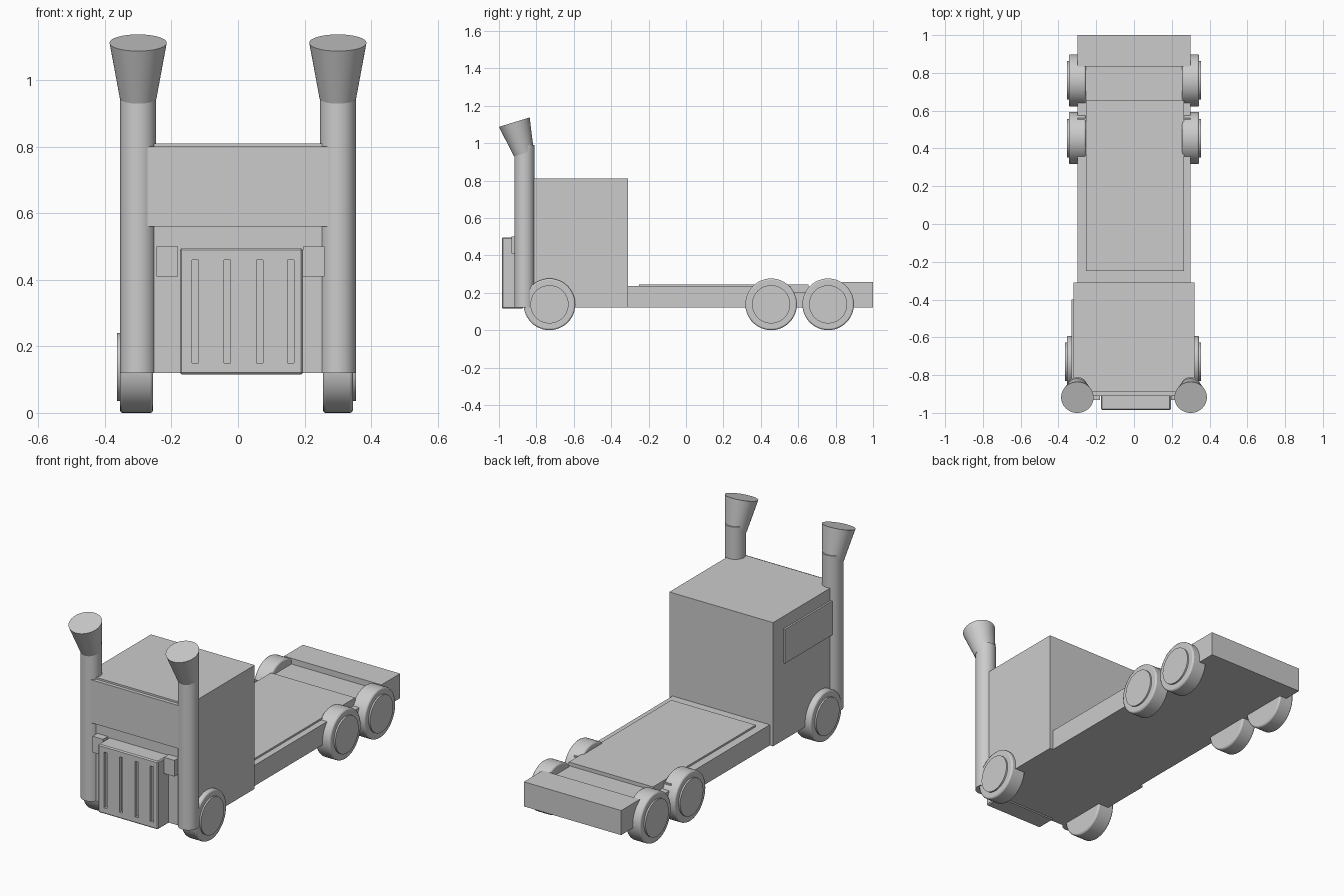
import bpy, math
from mathutils import Vector

if "Cube" in bpy.data.objects:
    bpy.data.objects.remove(bpy.data.objects["Cube"])


def box(name, x, y, z, bevel=0):
    """Box from (min, max) ranges on each axis."""
    bpy.ops.mesh.primitive_cube_add(size=1, location=[(a + b) / 2 for a, b in (x, y, z)])
    o = bpy.context.object
    o.name = name
    o.scale = [b - a for a, b in (x, y, z)]
    bpy.ops.object.transform_apply(location=False, rotation=False, scale=True)
    if bevel:
        m = o.modifiers.new("bevel", 'BEVEL')
        m.width, m.segments = bevel, 1
    return o


def tube(name, p0, p1, r0, r1=None, bevel=0):
    """Capped cylinder or cone between two points."""
    p0, p1 = Vector(p0), Vector(p1)
    d = p1 - p0
    bpy.ops.mesh.primitive_cone_add(vertices=48, radius1=r0, radius2=r0 if r1 is None else r1,
                                    depth=d.length, location=(p0 + p1) / 2,
                                    rotation=d.to_track_quat('Z', 'Y').to_euler())
    o = bpy.context.object
    o.name = name
    bpy.ops.object.shade_smooth_by_angle(angle=math.radians(30))
    if bevel:
        m = o.modifiers.new("bevel", 'BEVEL')
        m.width, m.segments = bevel, 2
        m.angle_limit = math.radians(40)
    return o


# Cab
box("cab", (-0.32, 0.32), (-0.89, -0.31), (0.12, 0.81))
box("windshield", (-0.29, 0.27), (-0.91, -0.87), (0.56, 0.80))
box("side_window", (-0.33, -0.30), (-0.82, -0.40), (0.55, 0.74))

# Grille with four vertical slots
grille = box("grille", (-0.175, 0.195), (-0.985, -0.87), (0.115, 0.495), 0.006)
for x in (-0.128, -0.032, 0.065, 0.158):
    slot = box("slot_cutter", (x - 0.01, x + 0.01), (-1.05, -0.968), (0.15, 0.46))
    slot.hide_render = True
    slot.hide_set(True)
    m = grille.modifiers.new("slot", 'BOOLEAN')
    m.operation, m.object, m.solver = 'DIFFERENCE', slot, 'EXACT'
    bpy.context.view_layer.objects.active = grille
bpy.ops.object.select_all(action='DESELECT')
grille.select_set(True)
for name in [m.name for m in grille.modifiers]:
    bpy.ops.object.modifier_apply(modifier=name)
for o in [o for o in bpy.data.objects if o.name.startswith("slot_cutter")]:
    bpy.data.objects.remove(o)

# Headlights
box("headlight_left", (-0.245, -0.18), (-0.932, -0.87), (0.41, 0.50))
box("headlight_right", (0.195, 0.26), (-0.932, -0.87), (0.41, 0.50))

# Exhaust stacks with flared, forward-tilted tips
for side, s in (("left", -1), ("right", 1)):
    tube("exhaust_pipe_" + side, (s * 0.30, -0.864, 0.12), (s * 0.30, -0.864, 0.99), 0.054)
    tube("exhaust_tip_" + side, (s * 0.30, -0.867, 0.945), (s * 0.30, -0.918, 1.112),
         0.055, 0.086)

# Flatbed frame, deck plate and tail block
box("bed", (-0.30, 0.30), (-0.33, 0.56), (0.12, 0.235))
box("rear_frame", (-0.30, 0.30), (0.54, 0.90), (0.12, 0.205))
box("deck_plate", (-0.255, 0.265), (-0.25, 0.655), (0.19, 0.245))
box("deck_plate_rear", (-0.255, 0.265), (0.64, 0.85), (0.19, 0.225))
box("tail_block", (-0.30, 0.30), (0.835, 1.0), (0.12, 0.257))

# Wheels with raised hubs
for row, y in (("front", -0.73), ("middle", 0.455), ("rear", 0.76)):
    for side, s in (("left", -1), ("right", 1)):
        push = 0.01 if (row, side) == ("front", "left") else 0
        tube(f"{row}_wheel_{side}", (s * 0.255, y, 0.138), (s * (0.345 + push), y, 0.138),
             0.138, bevel=0.008)
        tube(f"{row}_hub_{side}", (s * 0.30, y, 0.138), (s * (0.354 + push), y, 0.138), 0.102)
